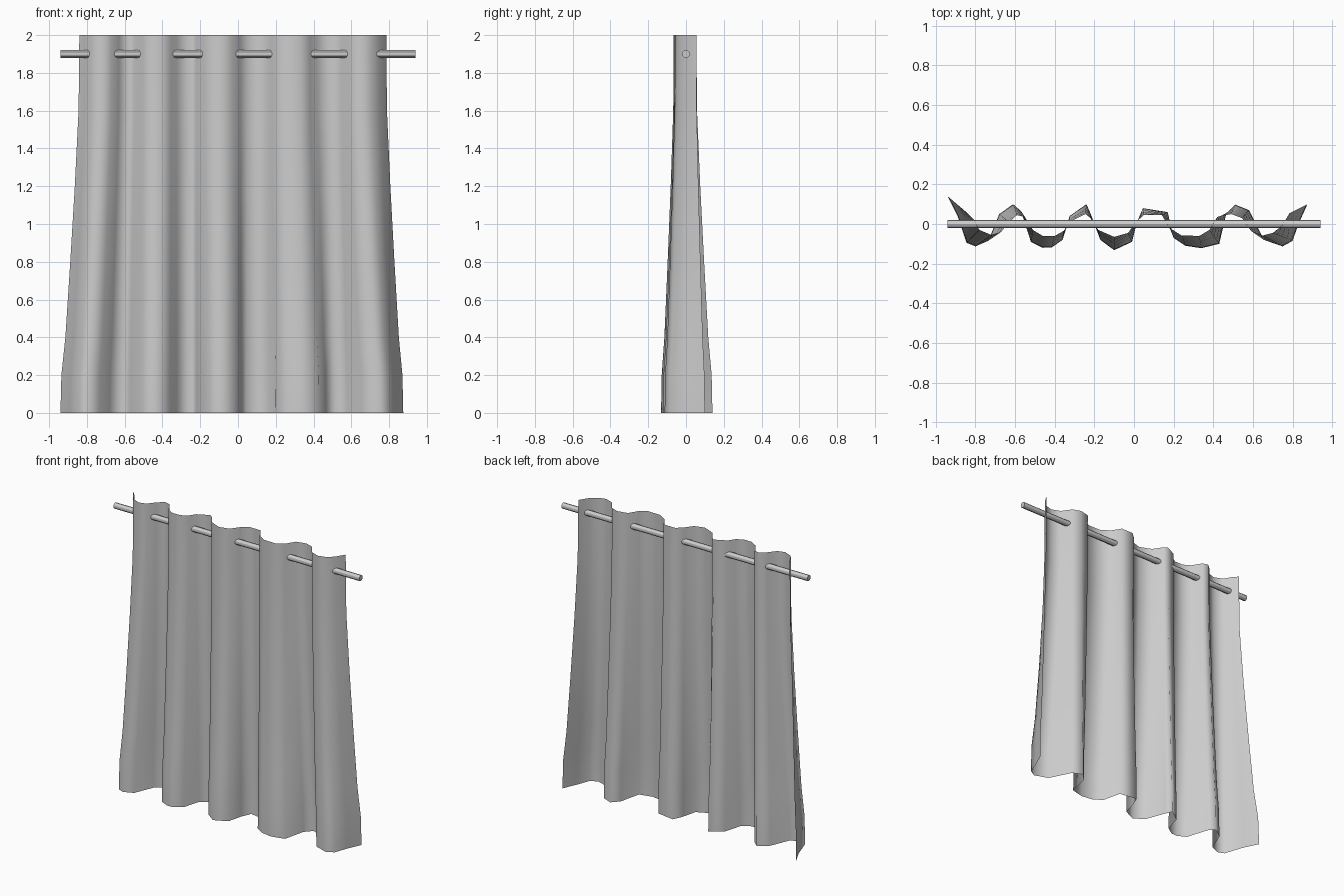
import bpy, bmesh
from math import pi

# Plan of the cloth at the top hem (x, y) and the bottom hem (x, y)
FOLDS = [
    (-.84, .055, -.94, .14), (-.81, .025, -.89, .04), (-.78, -.03, -.845, -.095),
    (-.72, -.055, -.80, -.113), (-.67, -.04, -.735, -.085),
    (-.63, .01, -.68, .05), (-.59, .045, -.61, .10), (-.55, .035, -.57, .065),
    (-.51, -.03, -.52, -.09), (-.46, -.06, -.46, -.12), (-.40, -.06, -.415, -.118),
    (-.355, -.035, -.36, -.08), (-.325, .01, -.325, .04),
    (-.245, .05, -.24, .10), (-.22, .03, -.22, .055),
    (-.18, -.03, -.17, -.08), (-.10, -.065, -.10, -.132), (-.03, -.045, -.01, -.09),
    (.01, .01, .015, .01), (.05, .045, .045, .08), (.14, .045, .17, .06),
    (.18, -.02, .20, -.07), (.24, -.058, .26, -.11), (.33, -.06, .34, -.122),
    (.38, -.03, .43, -.10), (.42, .035, .465, .05),
    (.49, .05, .51, .098), (.545, .03, .58, .07), (.59, -.035, .655, -.08),
    (.65, -.058, .75, -.113), (.70, -.045, .80, -.085),
    (.745, -.01, .83, .0), (.785, .055, .875, .10),
]
# Height of each row and how far it has spread towards the bottom shape
ROWS = [(2, 0), (1.6, .04), (1.2, .24), (.8, .48), (.4, .74), (.2, .95), (0, 1)]


def cloth(name):
    bm = bmesh.new()
    grid = [[bm.verts.new((xt + (xb - xt) * t, yt + (yb - yt) * t, z))
             for xt, yt, xb, yb in FOLDS] for z, t in ROWS]
    for upper, lower in zip(grid, grid[1:]):
        for i in range(len(FOLDS) - 1):
            bm.faces.new((lower[i], lower[i + 1], upper[i + 1], upper[i]))
    for f in bm.faces:
        f.smooth = True
    mesh = bpy.data.meshes.new(name)
    bm.to_mesh(mesh)
    bm.free()
    obj = bpy.data.objects.new(name, mesh)
    bpy.context.collection.objects.link(obj)
    return obj


# Hanging cloth
cloth("curtain")

# Horizontal rod threaded through the folds
bpy.ops.mesh.primitive_cylinder_add(vertices=12, radius=.02, depth=1.88,
                                    location=(0, 0, 1.9), rotation=(0, pi / 2, 0))
bpy.context.object.name = "curtain_rod"
bpy.ops.object.shade_smooth_by_angle()
